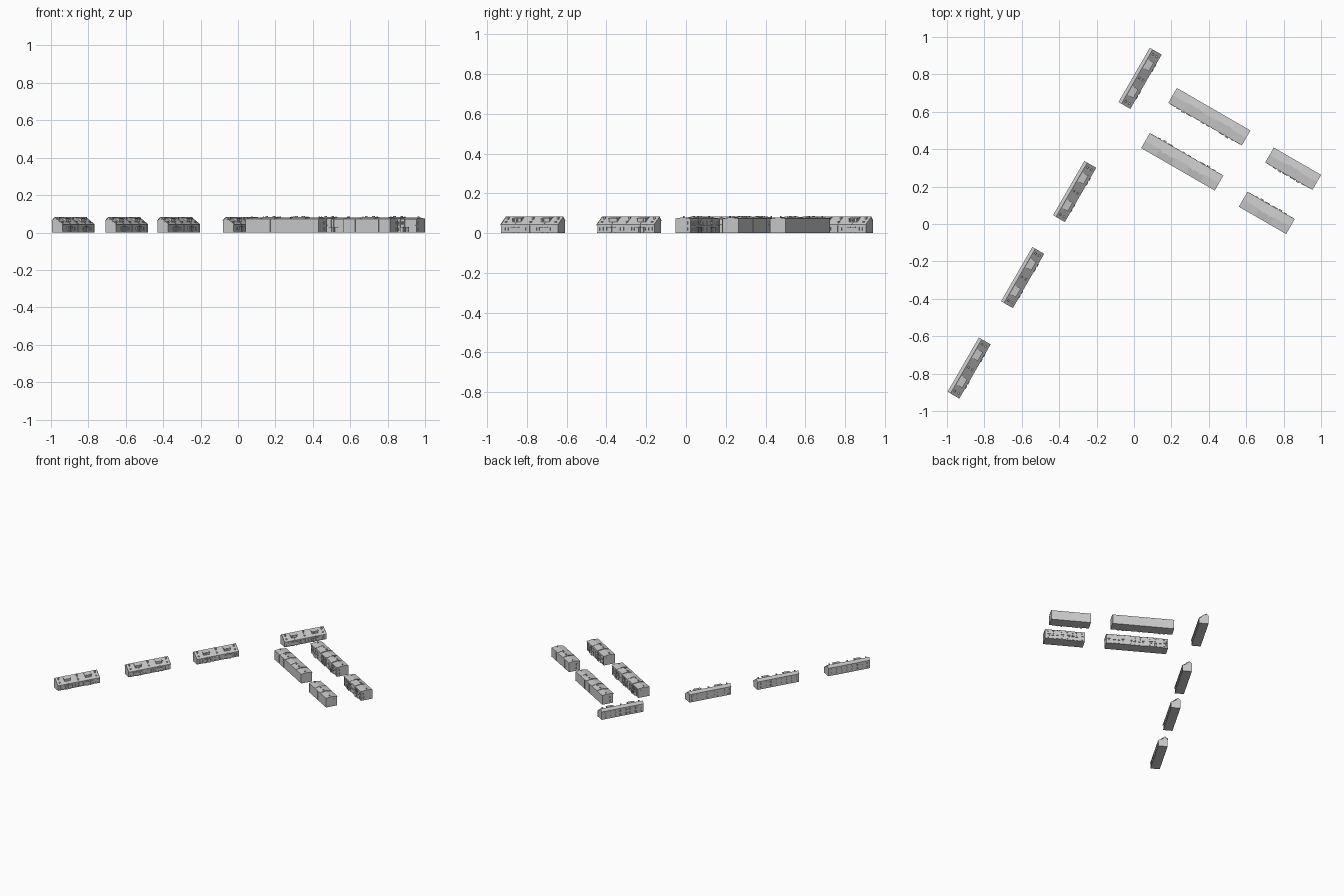
import bpy, bmesh, math
from mathutils import Matrix

if "Cube" in bpy.data.objects:
    bpy.data.objects.remove(bpy.data.objects["Cube"])

# Local frame of every terrace: x runs along the row, -y is the street front.


class Part:
    """Collects boxes and extruded profiles into one mesh."""

    def __init__(self, name):
        self.name, self.bm = name, bmesh.new()

    def box(self, x, y, z, sx, sy, sz):
        """Box centred on x, y and standing on z."""
        m = Matrix.Translation((x, y, z + sz / 2)) @ Matrix.Diagonal((sx, sy, sz, 1))
        bmesh.ops.create_cube(self.bm, size=1, matrix=m)

    def prism(self, x0, x1, profile):
        """Extrude a (y, z) profile along x."""
        a = [self.bm.verts.new((x0, y, z)) for y, z in profile]
        b = [self.bm.verts.new((x1, y, z)) for y, z in profile]
        n = len(a)
        self.bm.faces.new(a)
        self.bm.faces.new(b[::-1])
        for i in range(n):
            self.bm.faces.new((a[i], b[i], b[(i + 1) % n], a[(i + 1) % n]))

    def frame(self, x, y, z, w, h, t=0.0012, d=0.002):
        """Window surround with centre bar."""
        for s in (-1, 1):
            self.box(x + s * w / 2, y, z, t, d, h)
        for dz in (0, h - t):
            self.box(x, y, z + dz, w, d, t)
        self.box(x, y, z, t, d, h)

    def place(self, prefix, spots):
        bmesh.ops.recalc_face_normals(self.bm, faces=self.bm.faces)
        me = bpy.data.meshes.new(prefix + "_" + self.name)
        self.bm.to_mesh(me)
        self.bm.free()
        for x, y, deg in spots:
            ob = bpy.data.objects.new(me.name, me)
            ob.location = (x, y, 0)
            ob.rotation_euler = (0, 0, math.radians(deg))
            bpy.context.collection.objects.link(ob)


def cottage_row(spots):
    h = 0.166
    slope = lambda y: 0.042 + (y + 0.034) * 0.73
    walls, roof, dorm = Part("walls"), Part("roof"), Part("dormers")
    win, doors, chim = Part("window_frames"), Part("doors"), Part("chimneys")

    # asymmetric gabled body and roof slabs
    walls.prism(-h, h, [(-.032, 0), (.034, 0), (.034, .062), (.018, .078), (-.032, .042)])
    roof.prism(-h - .001, h + .001, [(-.037, .039), (.018, .079), (.018, .082), (-.037, .042)])
    roof.prism(-h - .001, h + .001, [(.036, .061), (.018, .079), (.018, .082), (.036, .064)])
    for x in (-h, -h / 2, 0, h / 2, h):
        roof.prism(x - .0015, x + .0015, [(-.037, .041), (.018, .082), (.018, .084), (-.037, .044)])

    # wide dormers on the front slope
    for c in (-.083, .083):
        dorm.prism(c - .024, c + .024, [(-.019, slope(-.019) - .001), (.01, slope(.01) - .001),
                                        (.012, .077), (-.019, .073)])
        dorm.prism(c - .027, c + .027, [(-.022, .072), (.014, .078), (.014, .08), (-.022, .0745)])
        for s in (-1, 0, 1):
            win.frame(c + s * .015, -.0195, .057, .011, .014)
    # roof windows and small chimneys
    for x in (-.145, 0, .145):
        chim.box(x, .004, .066, .009, .009, .017)
        roof.box(x, -.018, .05, .011, .01, .008)

    # street front: four houses with door, canopy and windows
    for i in range(4):
        c = (i - 1.5) * h / 2
        s = 1 if i % 2 else -1
        doors.box(c - s * .027, -.0325, 0, .012, .002, .028)
        doors.box(c - s * .027, -.036, .029, .018, .008, .002)
        doors.box(c - s * .027, -.036, 0, .016, .006, .002)
        win.frame(c - s * .006, -.0325, .012, .014, .018)
        win.frame(c + s * .018, -.0325, .012, .02, .018)
        for q, z in ((-.02, .01), (.015, .01), (-.02, .038), (.015, .038)):
            win.frame(c + q, .0345, z, .015, .014)
        walls.box(c + h / 4, -.0335, 0, .002, .003, .04)
    walls.box(0, -.0325, 0, 2 * h, .002, .006)
    for p in (walls, roof, dorm, win, doors, chim):
        p.place("cottage", spots)


def town_row(prefix, half, units, raised, spots):
    walls, roof, cross = Part("walls"), Part("roof"), Part("raised_roofs")
    win, doors, chim = Part("window_frames"), Part("doors"), Part("chimneys")
    f, b = -.040, .047

    # body with shallow roof and party-wall ridges
    walls.prism(-half, half, [(f, 0), (b, 0), (b, .072), (.003, .077), (f, .071)])
    roof.prism(-half - .001, half + .001, [(f - .004, .070), (.003, .077), (b + .001, .071),
                                           (b + .001, .0735), (.003, .079), (f - .004, .0725)])
    # raised, slightly projecting bays
    for c in raised:
        cross.prism(c - .044, c + .044, [(f - .003, .0), (.03, .0), (b + .001, .073), (.008, .083),
                                         (f - .003, .075)])
        for x in (c - .044, c + .044):
            cross.prism(x - .001, x + .001, [(f - .004, .072), (b + .001, .072), (b + .001, .0745),
                                             (.008, .085), (f - .004, .0765)])
        for s in (-1, 1):
            chim.box(c + s * .022, .012, .078, .012, .008, .009)
    for s in (-1, 1):
        chim.box(s * (half - .018), .01, .074, .006, .006, .011)

    # units: porch, door, two floors of windows, rear downpipes
    step = 2 * half / units
    for i in range(units):
        c = -half + (i + .5) * step
        s = 1 if i % 2 else -1
        y = f - (.0035 if any(abs(c - r) < .044 for r in raised) else .0005)
        d = c - s * .021
        doors.box(d, y, 0, .012, .002, .026)
        doors.box(d, y - .003, .028, .019, .008, .002)
        doors.box(d, y - .003, 0, .017, .007, .002)
        for e in (-1, 1):
            doors.box(d + e * .008, y - .0055, 0, .0015, .0015, .028)
        win.frame(c + s * .013, y, .009, .024, .019)
        win.frame(c + s * .013, y, .042, .024, .018)
        win.frame(d, y, .042, .012, .018)
        win.box(c + s * .013, y - .002, .038, .03, .005, .002)
        walls.box(c + step / 2 - .002, b + .0005, 0, .002, .002, .072)
        walls.box(c + step / 2 - .001, f - .001, 0, .002, .004, .072)
    # end wall windows
    for e in (-1, 1):
        for z in (.012, .042):
            chim.box(e * half, -.018, z, .002, .012, .016)
    for p in (walls, roof, cross, win, doors, chim):
        p.place(prefix, spots)


cottage_row([(-.882, -.77, 60), (-.596, -.286, 60), (-.318, .174, 60), (.032, .779, 60)])
town_row("long_terrace", .226, 6, (-.092, .092), [(.402, .572, -30), (.259, .334, 150)])
town_row("short_terrace", .145, 4, (0,), [(.85, .294, -30), (.711, .061, 150)])
